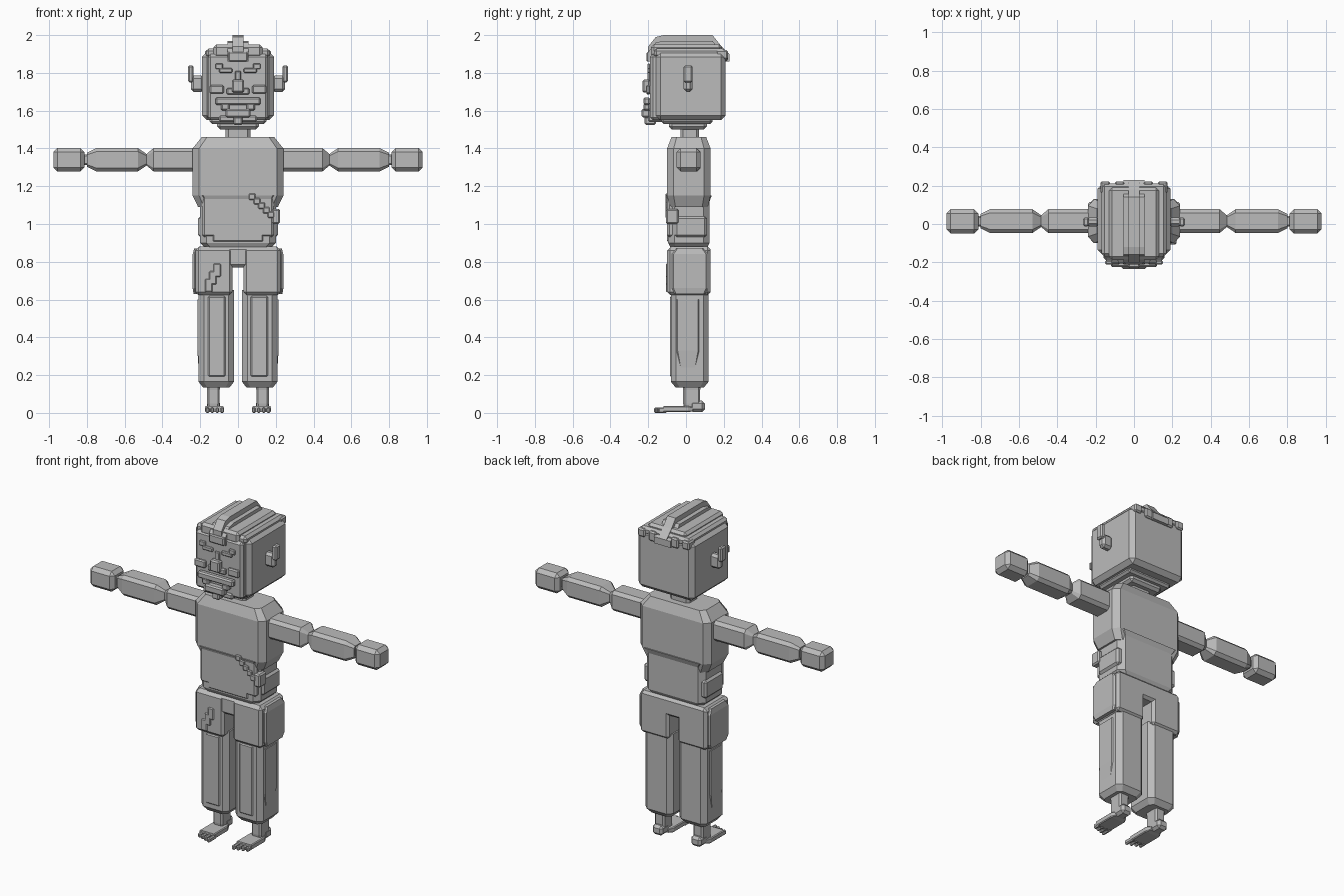
import bpy, bmesh
from mathutils import Matrix, Vector

if "Cube" in bpy.data.objects:
    bpy.data.objects.remove(bpy.data.objects["Cube"], do_unlink=True)

grey = bpy.data.materials.new("plain grey")
grey.use_nodes = True
grey.diffuse_color = (.5, .5, .5, 1)
grey.node_tree.nodes["Principled BSDF"].inputs["Base Color"].default_value = grey.diffuse_color

# Shared landmarks
body_front, body_back = -.1, .13
body_mid = (body_front + body_back) / 2
body_half = (body_back - body_front) / 2
face, head_back, head_half = -.19, .21, .19
chin, crown, summit = 1.55, 1.91, 2
arm_centre = (body_mid, 1.34)
arm_half = Vector((.062, .062))
leg_x = .115
foot_x = .13


def finish(name, bm):
    bmesh.ops.recalc_face_normals(bm, faces=bm.faces)
    mesh = bpy.data.meshes.new(name)
    bm.to_mesh(mesh)
    bm.free()
    mesh.materials.append(grey)
    obj = bpy.data.objects.new(name, mesh)
    bpy.context.collection.objects.link(obj)
    return obj


def box(name, left, right, front, back, bottom, top, bevel=.008):
    """Make a block with chamfered edges from its six sides."""
    low, high = Vector((left, front, bottom)), Vector((right, back, top))
    size = high - low
    bm = bmesh.new()
    matrix = Matrix.Translation((low + high) / 2) @ Matrix.Diagonal(size).to_4x4()
    bmesh.ops.create_cube(bm, size=1, matrix=matrix)
    bmesh.ops.bevel(bm, geom=bm.edges[:], offset=min(bevel, min(size) * .3),
                    segments=1, affect="EDGES")
    return finish(name, bm)


def centred(name, half, front, back, bottom, top, bevel=.008):
    return box(name, -half, half, front, back, bottom, top, bevel)


def place(axis, along, across):
    point = list(across)
    point.insert("xyz".index(axis), along)
    return point


def limb(name, axis, start, end, centre, half, tips=(1, 1), slope=.03):
    """Make an eight-sided prism along an axis whose two ends taper to the tips."""
    bm = bmesh.new()
    loops = []
    stations = [(start, tips[0]), (start + slope, 1), (end - slope, 1), (end, tips[1])]
    for along, scale in stations:
        u, v = half[0] * scale, half[1] * scale
        cut = min(u, v) * .3
        quarter = [(u, v - cut), (u - cut, v)]
        ring = []
        for su, sv in ((1, 1), (-1, 1), (-1, -1), (1, -1)):
            corner = quarter if su == sv else quarter[::-1]
            ring += [(centre[0] + su * p, centre[1] + sv * q) for p, q in corner]
        loops.append([bm.verts.new(place(axis, along, point)) for point in ring])
    for low, high in zip(loops, loops[1:]):
        for i in range(len(low)):
            bm.faces.new((low[i - 1], low[i], high[i], high[i - 1]))
    bm.faces.new(loops[0])
    bm.faces.new(loops[-1])
    return finish(name, bm)


def plate(name, axis, start, end, outline):
    """Extrude an outline between two depths on an axis."""
    bm = bmesh.new()
    cap = bm.faces.new([bm.verts.new(place(axis, start, point)) for point in outline])
    for item in bmesh.ops.extrude_face_region(bm, geom=[cap])["geom"]:
        if isinstance(item, bmesh.types.BMVert):
            item.co["xyz".index(axis)] = end
    return finish(name, bm)


def mirror(*parts):
    """Copy left parts to the right side."""
    for part in parts:
        copy = part.copy()
        copy.data = part.data.copy()
        copy.name = part.name.replace("left", "right")
        copy.data.transform(Matrix.Scale(-1, 4, (1, 0, 0)))
        copy.data.flip_normals()
        bpy.context.collection.objects.link(copy)


# Head, stepped jaw and neck
centred("head", head_half, -.16, head_back, chin, crown, bevel=.025)
centred("face_panel", .16, face, 0, chin, 1.9, bevel=.015)
for step in range(2):
    centred(f"jaw_step_{step}", .15 - step * .04, -.13 + step * .04, .14 - step * .03,
            1.53 - step * .03, chin + .02, bevel=.015)
limb("neck", "z", 1.44, 1.52, (0, .02), (.065, .05))

# Stepped hair and central crest
for step in range(2):
    centred(f"hair_step_{step}", .17 - step * .04, face + .02 - step * .015,
            head_back - step * .02, 1.88, crown + .02 * (step + 1), bevel=.015)
for label, half, peak in (("base", .055, summit - .03), ("ridge", .028, summit)):
    plate(f"crest_{label}", "x", -half, half,
          [(-.2, 1.86), (-.2, peak - .06), (-.16, peak - .01), (-.12, peak),
           (.14, peak), (.18, peak - .05), (.23, 1.9), (.23, 1.86)])
centred("forelock", .05, face - .02, face, 1.86, crown)
for side in (-2, -1, 1, 2):
    middle = side * .075
    box(f"back_hair_tuft_{side}", middle - .025, middle + .025,
        head_back - .05, head_back + .012, 1.85 + .01 * abs(side), 1.92)

# Face features
mirror(box("left_brow", .03, .1, face - .015, face, 1.8, 1.825),
       box("left_brow_tip", .08, .12, face - .015, face, 1.82, 1.85),
       box("left_eye", .075, .15, face - .022, face, 1.69, 1.735),
       box("left_moustache_top", -.01, .12, face - .035, face, 1.63, 1.67),
       box("left_moustache_end", .045, .09, face - .035, face, 1.6, 1.64))
centred("nose", .032, face - .04, face, 1.695, 1.765)
centred("nose_bridge", .016, face - .015, face, 1.74, 1.81)
centred("nose_base", .06, face - .02, face, 1.685, 1.72)
centred("lower_lip", .065, face - .045, face, chin + .015, 1.61)
centred("chin_step", .1, face - .01, face + .09, chin - .01, chin + .025)
centred("beard_tip", .025, face - .03, face + .03, chin - .025, chin + .02)

# Ears with upturned tips
mirror(box("left_ear", head_half - .01, .25, -.012, .035, 1.7, 1.785, bevel=.015),
       box("left_ear_tip", .235, .265, -.012, .035, 1.75, 1.84))

# Shirt
limb("shirt_chest", "z", 1.09, 1.46, (0, body_mid), (.24, body_half), (.88, .8), slope=.06)
limb("shirt_waist", "z", .87, 1.15, (0, body_mid), (.2, body_half - .005), (.85, 1.1))
centred("shirt_front_hem", .14, body_front, body_mid, .9, 1, bevel=.012)
centred("shirt_front", .19, body_front, body_mid, .93, 1.2, bevel=.012)
mirror(box("left_shirt_hem", .17, .212, -.06, .11, .93, 1.04, bevel=.012))
box("left_hem_knot", .18, .222, body_front - .007, -.04, 1, 1.08)
for step in range(5):
    x, z = .075 + .025 * step, 1.145 - .024 * step
    box(f"shirt_tear_{step}", x - .018, x + .018, body_front - .009, body_front + .01,
        z - .017, z + .017, bevel=.005)

# Shorts with a leg gap and side panels
centred("shorts_waist", .22, body_front + .005, body_back, .77, .88, bevel=.015)
mirror(box("left_shorts_leg", .03, .225, body_front, body_back, .625, .875, bevel=.015),
       limb("left_shorts_side", "z", .63, .87, (.21, .02), (.03, .095), (.85, .75)))
for step in range(3):
    x, z = -.155 + .022 * step, .64 + .04 * step
    box(f"shorts_patch_{step}", x - .02, x + .02, body_front - .007, body_front + .01,
        z, z + .07, bevel=.005)

# Trouser legs
mirror(limb("left_leg", "z", .135, .65, (leg_x, .02), (.094, .1), (.75, 1)),
       limb("left_leg_side_panel", "z", .18, .6, (leg_x + .08, .01), (.02, .06),
            (.5, 1), slope=.15),
       box("left_leg_front_panel", .065, .16, -.086, 0, .19, .62))

# Bare ankles, feet and toes
mirror(limb("left_ankle", "z", .02, .15, (foot_x, .03), (.033, .045), (.9, 1.1)),
       box("left_heel", foot_x - .035, foot_x + .035, .02, .1, .005, .065, bevel=.015),
       limb("left_foot", "y", -.12, .04, (foot_x - .005, .02), (.05, .016), (1, .7)))
for toe in range(4):
    x = .084 + .026 * toe
    mirror(box(f"left_toe_{toe}", x - .01, x + .01, -.17 + .008 * toe, -.1, 0, .028))

# Arms and hands
mirror(limb("left_upper_arm", "x", .2, .487, arm_centre, arm_half, (1, .45), slope=.04),
       limb("left_forearm", "x", .48, .8, arm_centre, arm_half, (.45, .6), slope=.05),
       limb("left_wrist", "x", .79, .83, arm_centre, arm_half * .45, slope=.01),
       box("left_hand", .812, .978, body_front + .05, body_back - .053,
           1.278, 1.402, bevel=.022))
